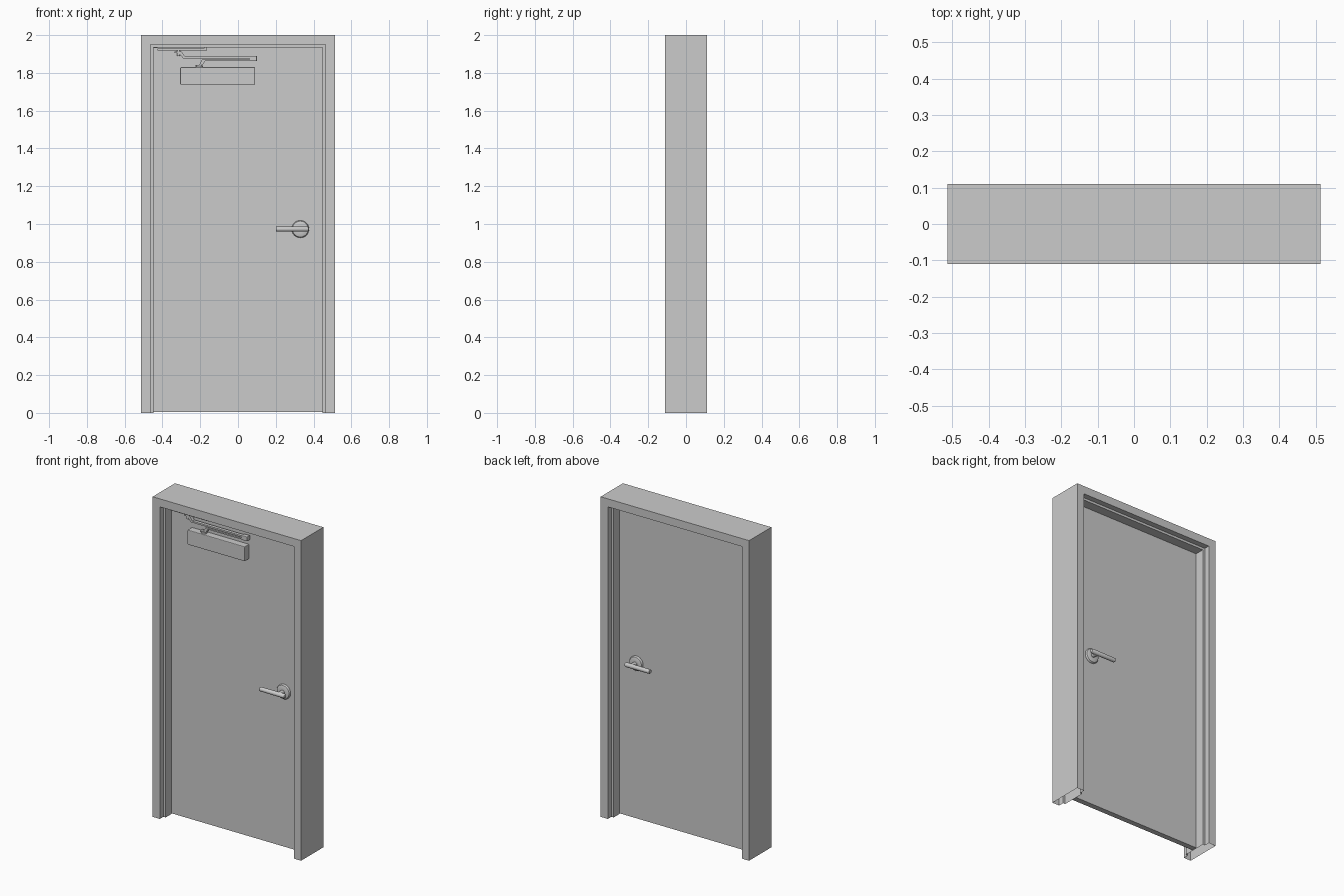
import bpy, bmesh, math
from mathutils import Vector

if "Cube" in bpy.data.objects:
    bpy.data.objects.remove(bpy.data.objects["Cube"])


def finish(name, bm, smooth=False):
    bmesh.ops.recalc_face_normals(bm, faces=bm.faces)
    mesh = bpy.data.meshes.new(name)
    bm.to_mesh(mesh)
    bm.free()
    ob = bpy.data.objects.new(name, mesh)
    bpy.context.collection.objects.link(ob)
    if smooth:
        bpy.ops.object.select_all(action='DESELECT')
        bpy.context.view_layer.objects.active = ob
        ob.select_set(True)
        bpy.ops.object.shade_smooth_by_angle(angle=math.radians(35))
    return ob


def box(name, x, y, z, bevel=0):
    bm = bmesh.new()
    bmesh.ops.create_cube(bm, size=1)
    for v in bm.verts:
        v.co = Vector([(r[0] + r[1]) / 2 + c * (r[1] - r[0]) for c, r in zip(v.co, (x, y, z))])
    if bevel:
        bmesh.ops.bevel(bm, geom=bm.edges[:], offset=bevel, segments=2, profile=0.5, affect='EDGES')
    return finish(name, bm)


def prism(name, outline, y0, y1):
    """Extrude an x/z outline along y."""
    bm = bmesh.new()
    face = bm.faces.new([bm.verts.new((x, y0, z)) for x, z in outline])
    ext = bmesh.ops.extrude_face_region(bm, geom=[face])
    for v in ext['geom']:
        if isinstance(v, bmesh.types.BMVert):
            v.co.y = y1
    return finish(name, bm)


def lathe(name, origin, axis, profile, n=32):
    """Revolve (distance along axis, radius) pairs around an axis."""
    bm = bmesh.new()
    rot = Vector((0, 0, 1)).rotation_difference(Vector(axis))
    rings = []
    for d, r in profile:
        rings.append([bm.verts.new(Vector(origin) + rot @ Vector(
            (r * math.cos(2 * math.pi * i / n), r * math.sin(2 * math.pi * i / n), d))) for i in range(n)])
    for a, b in zip(rings, rings[1:]):
        for i in range(n):
            bm.faces.new((a[i], a[(i + 1) % n], b[(i + 1) % n], b[i]))
    bm.faces.new(rings[0])
    bm.faces.new(rings[-1])
    return finish(name, bm, True)


# Hollow door frame: stepped section swept around the opening, open at the floor
W, H, D = 0.513, 2.0, 0.11
section = [(0, -D), (0.05, -D), (0.05, -0.075), (0.065, -0.075),
           (0.065, 0.075), (0.05, 0.075), (0.05, D), (0, D)]
bm = bmesh.new()
rings = []
for side, top in ((-1, False), (-1, True), (1, True), (1, False)):
    rings.append([bm.verts.new((side * (W - u), y, H - u if top else 0)) for u, y in section])
for a, b in zip(rings, rings[1:]):
    for i in range(len(section)):
        j = (i + 1) % len(section)
        bm.faces.new((a[i], a[j], b[j], b[i]))
finish("door_frame", bm)

# Door leaf
DOOR_Y = 0.017
box("door_leaf", (-0.447, 0.447), (-DOOR_Y, DOOR_Y), (0.004, 1.934))

# Lever handles on both faces
for side, label in ((-1, "front"), (1, "back")):
    base = (0.33, side * DOOR_Y, 0.973)
    out = (0, side, 0)
    lathe(label + "_rosette", base, out,
          [(0, 0.046), (0.005, 0.046), (0.011, 0.042), (0.014, 0.034), (0.015, 0.018)])
    lathe(label + "_handle_neck", base, out, [(0.01, 0.014), (0.05, 0.014)], 24)
    lathe(label + "_lever", (0.2, side * (DOOR_Y + 0.049), 0.973), (1, 0, 0),
          [(0, 0.011), (0.002, 0.013), (0.165, 0.014), (0.172, 0.011), (0.175, 0.005)], 24)

# Door closer body
box("closer_body", (-0.306, 0.09), (-0.062, -DOOR_Y), (1.738, 1.83), 0.004)

# Main arm: spindle, cranked end and straight bar
lathe("closer_spindle", (-0.205, -0.04, 1.825), (0, 0, 1), [(0, 0.017), (0.016, 0.017)], 20)
prism("main_arm", [(-0.225, 1.835), (-0.19, 1.835), (-0.175, 1.863), (0.065, 1.863),
                   (0.065, 1.871), (-0.19, 1.871), (-0.205, 1.843), (-0.225, 1.843)], -0.05, -0.028)

# Elbow joint and forearm
box("elbow_joint", (0.06, 0.1), (-0.052, -0.024), (1.862, 1.89), 0.003)
prism("forearm", [(-0.335, 1.914), (-0.335, 1.905), (-0.315, 1.905), (-0.29, 1.877), (0.065, 1.877),
                  (0.065, 1.887), (-0.28, 1.887), (-0.3, 1.914)], -0.05, -0.03)
lathe("forearm_pivot", (-0.315, -0.042, 1.89), (0, 0, 1), [(0, 0.009), (0.035, 0.009)], 16)

# Bracket fixing the arm to the frame head
prism("soffit_bracket", [(-0.448, 1.936), (-0.425, 1.936), (-0.425, 1.928), (-0.18, 1.928), (-0.18, 1.936),
                         (-0.163, 1.936), (-0.163, 1.919), (-0.425, 1.919), (-0.425, 1.931), (-0.448, 1.931)],
      -0.058, -0.034)
